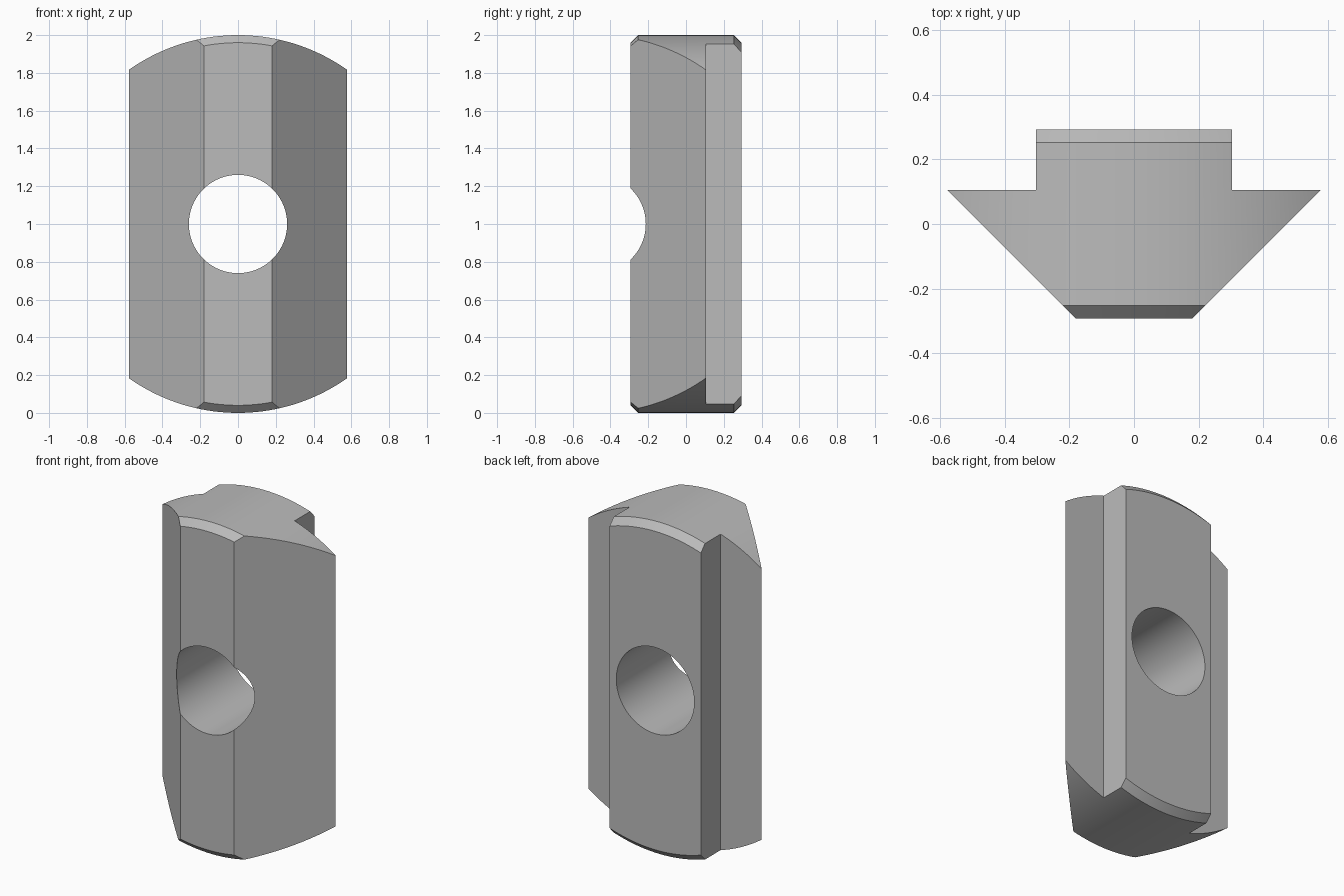
import bpy
import bmesh
import math
from mathutils import Matrix, Vector

cube = bpy.data.objects.get("Cube")
if cube:
    bpy.data.objects.remove(cube, do_unlink=True)

HALF_DEPTH = 0.293
CHAMFER = 0.04
BORE_RADIUS = 0.26

steel = bpy.data.materials.new("plain grey metal")
steel.use_nodes = True
grey = (0.5, 0.5, 0.5, 1)
steel.diffuse_color = grey
steel.node_tree.nodes["Principled BSDF"].inputs["Base Color"].default_value = grey


def make_object(name, bm):
    bmesh.ops.recalc_face_normals(bm, faces=bm.faces)
    mesh = bpy.data.meshes.new(name)
    bm.to_mesh(mesh)
    bm.free()
    mesh.materials.append(steel)
    obj = bpy.data.objects.new(name, mesh)
    bpy.context.collection.objects.link(obj)
    return obj


def turned(name, profile, segments):
    """Closed solid turned about the y axis at mid height, from (radius, y) points."""
    bm = bmesh.new()
    rings = []
    for radius, y in profile:
        ring = []
        for i in range(segments):
            a = math.tau * i / segments
            ring.append(bm.verts.new((radius * math.sin(a), y, 1 + radius * math.cos(a))))
        rings.append(ring)
    for low, high in zip(rings, rings[1:]):
        for i in range(segments):
            j = (i + 1) % segments
            bm.faces.new((low[i], low[j], high[j], high[i]))
    bm.faces.new(rings[0])
    bm.faces.new(rings[-1])
    return make_object(name, bm)


# Body: dovetail-and-tongue cross-section extruded upwards
half = [(0.18, -HALF_DEPTH), (0.578, 0.105), (0.304, 0.105), (0.304, HALF_DEPTH)]
outline = half + [(-x, y) for x, y in reversed(half)]
bm = bmesh.new()
base = bm.faces.new([bm.verts.new((x, y, -0.1)) for x, y in outline])
result = bmesh.ops.extrude_face_region(bm, geom=[base])
top = [v for v in result["geom"] if isinstance(v, bmesh.types.BMVert)]
bmesh.ops.translate(bm, verts=top, vec=(0, 0, 2.2))
body = make_object("slot_nut_body", bm)

# Rounding disc: trims both ends to an arc with chamfered rims
disc = turned("rounding_disc", [
    (1 - CHAMFER, -HALF_DEPTH), (1, -HALF_DEPTH + CHAMFER),
    (1, HALF_DEPTH - CHAMFER), (1 - CHAMFER, HALF_DEPTH)], 192)

# Bore cutter: round hole from front to back
bore = turned("bore_cutter", [(BORE_RADIUS, -0.5), (BORE_RADIUS, 0.5)], 96)

for cutter, operation in ((disc, "INTERSECT"), (bore, "DIFFERENCE")):
    cutter.hide_render = True
    bpy.context.view_layer.objects.active = body
    mod = body.modifiers.new(cutter.name, "BOOLEAN")
    mod.object = cutter
    mod.operation = operation
    mod.solver = "EXACT"
    bpy.ops.object.modifier_apply(modifier=mod.name)
    bpy.data.objects.remove(cutter, do_unlink=True)

# Smooth the arcs and bore while keeping the machined edges sharp
bpy.ops.object.select_all(action="DESELECT")
body.select_set(True)
bpy.context.view_layer.objects.active = body
bpy.ops.object.shade_smooth_by_angle(angle=math.radians(25))
